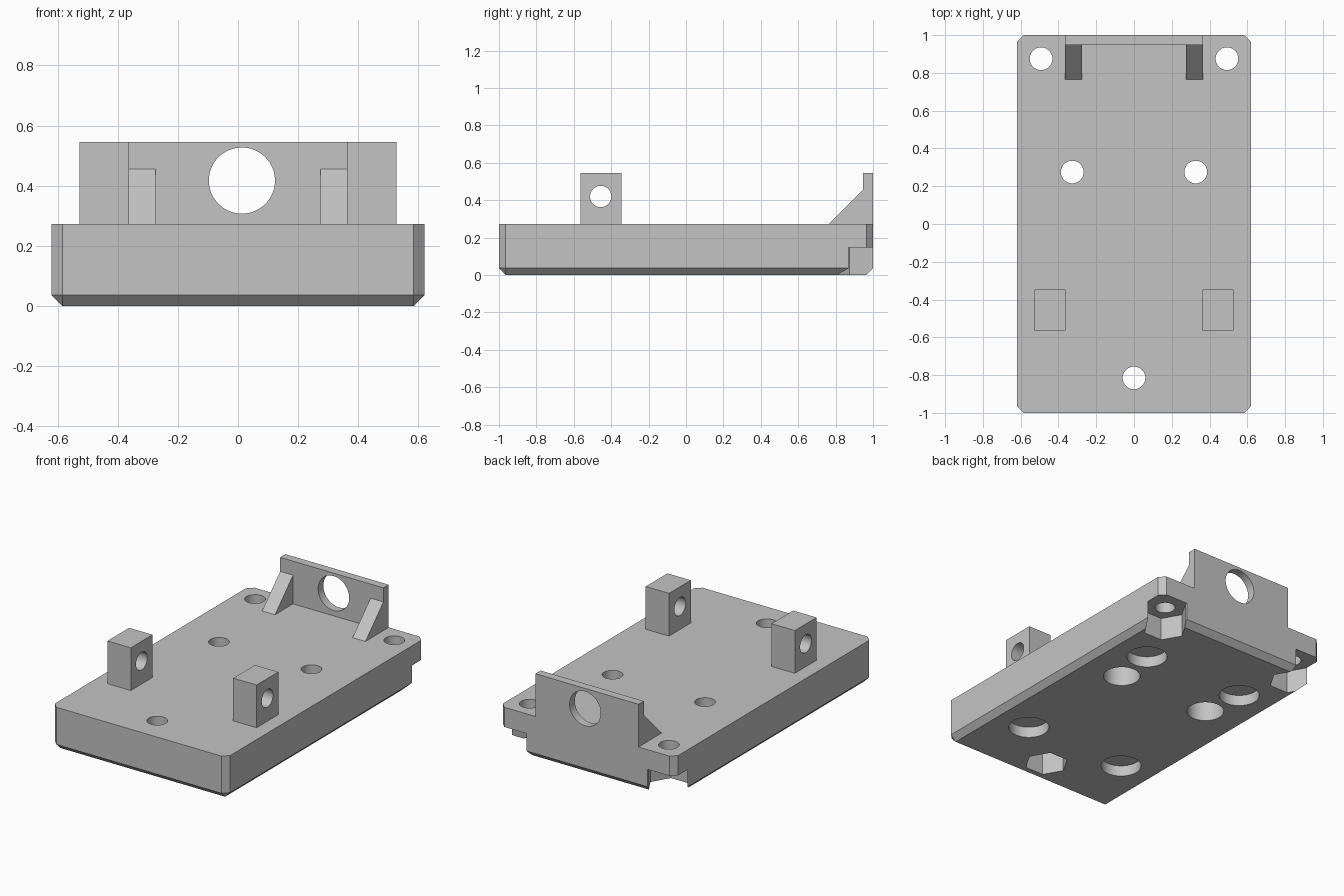
import bpy
import bmesh
from math import cos, sin, pi, radians

if "Cube" in bpy.data.objects:
    bpy.data.objects.remove(bpy.data.objects["Cube"], do_unlink=True)

grey = bpy.data.materials.new("plain grey")
grey.use_nodes = True
colour = (0.55, 0.55, 0.55, 1)
grey.diffuse_color = colour
grey.node_tree.nodes["Principled BSDF"].inputs["Base Color"].default_value = colour

TOP, RISE = 0.273, 0.546      # deck height and height of the upright parts
HX, HY, CH = 0.62, 1.0, 0.036  # half width, half length, chamfer
POCKET = 0.147                # depth of the nut and screw head pockets


def to_object(name, bm):
    bmesh.ops.recalc_face_normals(bm, faces=bm.faces)
    mesh = bpy.data.meshes.new(name)
    bm.to_mesh(mesh)
    bm.free()
    mesh.materials.append(grey)
    obj = bpy.data.objects.new(name, mesh)
    bpy.context.collection.objects.link(obj)
    return obj


def prism(name, points, axis, start, end):
    """Extrude a 2D outline along one axis."""
    place = {"x": lambda a, b, t: (t, a, b),
             "y": lambda a, b, t: (a, t, b),
             "z": lambda a, b, t: (a, b, t)}[axis]
    bm = bmesh.new()
    rings = [[bm.verts.new(place(a, b, t)) for a, b in points] for t in (start, end)]
    n = len(points)
    for ring in rings:
        bm.faces.new(ring)
    for i in range(n):
        j = (i + 1) % n
        bm.faces.new((rings[0][i], rings[0][j], rings[1][j], rings[1][i]))
    return to_object(name, bm)


def ring(a, b, r, n=48):
    return [(a + r * cos(2 * pi * i / n), b + r * sin(2 * pi * i / n)) for i in range(n)]


def rect(a0, a1, b0, b1):
    return [(a0, b0), (a1, b0), (a1, b1), (a0, b1)]


def cut(body, *args):
    """Subtract a prism from the body."""
    cutter = prism("cutter", *args)
    cutter.hide_render = True
    mod = body.modifiers.new("cut", "BOOLEAN")
    mod.operation = "DIFFERENCE"
    mod.solver = "EXACT"
    mod.object = cutter
    bpy.context.view_layer.objects.active = body
    bpy.ops.object.modifier_apply(modifier=mod.name)
    bpy.data.objects.remove(cutter, do_unlink=True)


# Base plate: chamfered upright corners and chamfered bottom rim
bm = bmesh.new()
for sx in (-1, 1):
    for sy in (-1, 1):
        bm.verts.new((sx * (HX - CH), sy * (HY - CH), 0))
        for z in (CH, TOP):
            bm.verts.new((sx * HX, sy * (HY - CH), z))
            bm.verts.new((sx * (HX - CH), sy * HY, z))
bmesh.ops.convex_hull(bm, input=bm.verts)
bmesh.ops.dissolve_limit(bm, angle_limit=radians(1), verts=bm.verts, edges=bm.edges)
plate = to_object("base_plate", bm)

# Front screw hole with hexagonal nut pocket
NUT = 0.131
cut(plate, ring(0, -0.815, 0.06), "z", -0.1, 0.4)
cut(plate, ring(0, -0.815, NUT, 6), "z", -0.1, POCKET)

for s in (-1, 1):
    # Rear screw holes with nut pockets that break out through the corners
    cx, cy = 0.492, 0.875
    h = NUT * sin(pi / 3)
    outline = [(cx - NUT, cy), (cx - NUT / 2, cy - h), (cx + NUT / 2, cy - h),
               (cx + NUT, cy), (0.8, cy), (0.8, 1.2), (cx - NUT / 2, 1.2),
               (cx - NUT / 2, cy + h)]
    cut(plate, ring(s * cx, cy, 0.06), "z", -0.1, 0.4)
    cut(plate, [(s * x, y) for x, y in outline], "z", -0.1, POCKET)
    # Middle screw holes with round counterbores
    cut(plate, ring(s * 0.327, 0.275, 0.06), "z", -0.1, 0.4)
    cut(plate, ring(s * 0.327, 0.275, 0.11), "z", -0.1, POCKET)
    # Shallow round recesses underneath
    for y in (-0.55, 0.55):
        cut(plate, ring(s * 0.36, y, 0.12), "z", -0.1, 0.07)

# Rear wall with a large round opening
wall = prism("rear_wall", rect(-0.365, 0.365, TOP, RISE), "y", 0.947, HY)
cut(wall, ring(0.013, 0.417, 0.11, 64), "y", 0.8, 1.2)
parts = [plate, wall]

for side, s in (("right", -1), ("left", 1)):
    # Triangular braces in front of the wall
    parts.append(prism(side + "_brace", [(0.765, TOP), (0.947, TOP), (0.947, 0.456)],
                       "x", s * 0.274, s * 0.365))
    # Drilled pivot blocks
    block = prism(side + "_pivot_block", rect(-0.565, -0.346, TOP, RISE),
                  "x", s * 0.362, s * 0.527)
    cut(block, ring(-0.456, 0.42, 0.057), "x", s * 0.2, s * 0.7)
    parts.append(block)

# Smooth the bores, keep the machined edges sharp
bpy.ops.object.select_all(action="DESELECT")
for part in parts:
    part.select_set(True)
bpy.context.view_layer.objects.active = plate
bpy.ops.object.shade_smooth_by_angle(angle=radians(25))
